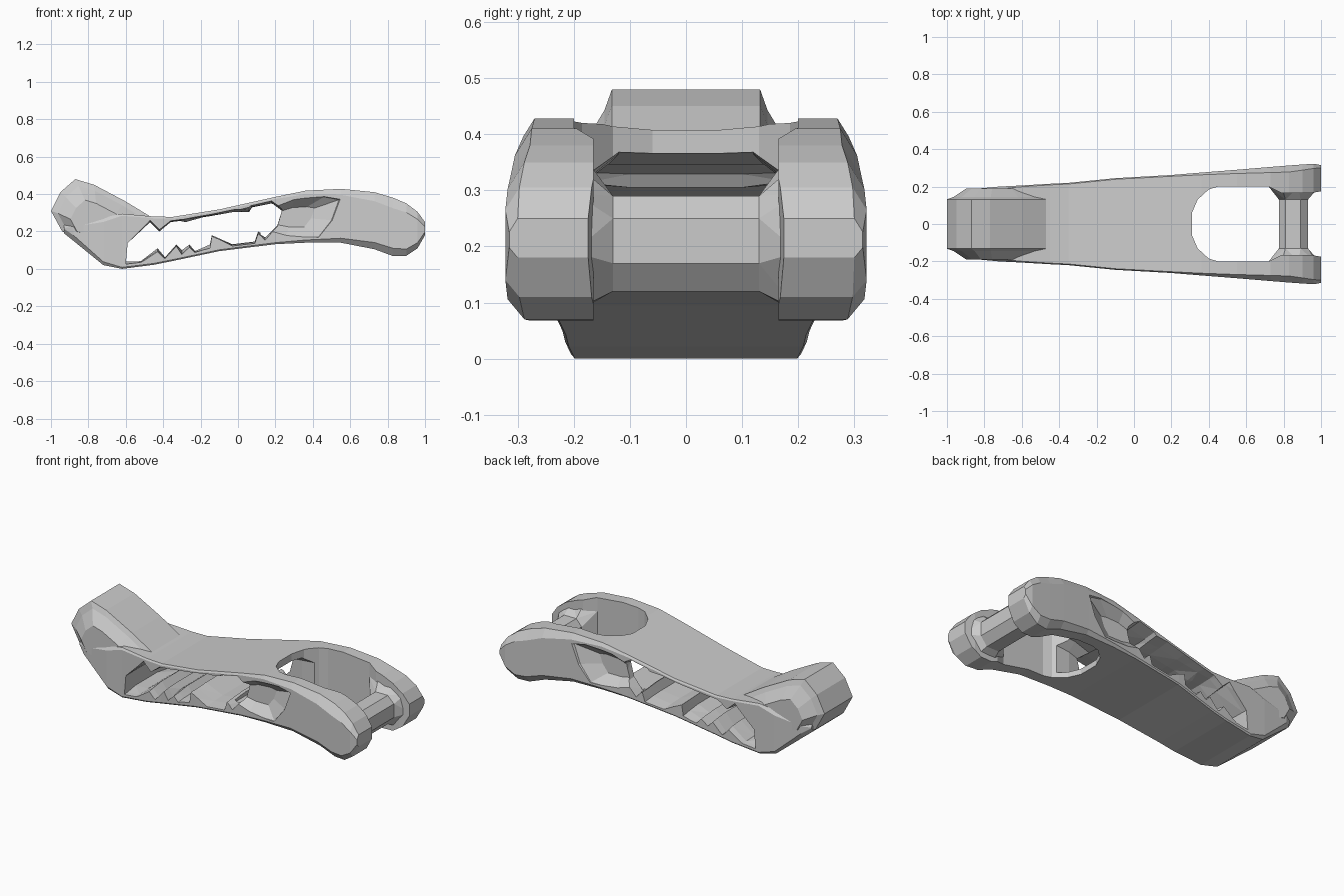
import bpy, bmesh, random

if "Cube" in bpy.data.objects:
    bpy.data.objects.remove(bpy.data.objects["Cube"])

random.seed(4)


def loft(name, rings):
    """Closed solid through rings holding equal point counts."""
    bm = bmesh.new()
    vs = [[bm.verts.new(p) for p in r] for r in rings]
    n = len(vs[0])
    for a, b in zip(vs, vs[1:]):
        for i in range(n):
            j = (i + 1) % n
            bm.faces.new((a[i], a[j], b[j], b[i]))
    bm.faces.new(vs[0])
    bm.faces.new(vs[-1][::-1])
    bmesh.ops.triangulate(bm, faces=bm.faces[:])
    bmesh.ops.recalc_face_normals(bm, faces=bm.faces[:])
    me = bpy.data.meshes.new(name)
    bm.to_mesh(me)
    bm.free()
    ob = bpy.data.objects.new(name, me)
    bpy.context.collection.objects.link(ob)
    return ob


def combine(target, tool, op):
    mod = target.modifiers.new(op, 'BOOLEAN')
    mod.operation, mod.solver, mod.object = op, 'EXACT', tool
    bpy.context.view_layer.objects.active = target
    bpy.ops.object.modifier_apply(modifier=mod.name)
    bpy.data.objects.remove(tool)


def xz(profile, y):
    return [(x, y, z) for x, z in profile]


def scaled(profile, cx, cz, s):
    return [(cx + (x - cx) * s, cz + (z - cz) * s) for x, z in profile]


# Main arm: chamfered sections (x, bottom, top, half width, chamfer)
stations = [
    (-.93, .19, .25, .155, .02), (-.88, .15, .265, .185, .025),
    (-.72, .02, .275, .20, .015), (-.62, .0, .295, .205, .007),
    (-.45, .022, .28, .215, .006), (-.35, .042, .278, .22, .006),
    (-.1, .095, .318, .245, .006), (.2, .132, .385, .262, .007),
    (.36, .14, .418, .275, .012), (.55, .14, .428, .29, .02),
    (.73, .105, .41, .305, .03), (.83, .068, .38, .313, .035),
    (.9, .07, .35, .318, .03), (.96, .11, .305, .322, .025),
    (1.0, .18, .25, .315, .015)]


def section(x, b, t, w, c):
    return [(x, -w + c, b), (x, w - c, b), (x, w, b + c * 1.2), (x, w, t - c * 1.6),
            (x, w - c, t), (x, -w + c, t), (x, -w, t - c * 1.6), (x, -w, b + c * 1.2)]


body = loft("link_arm_body", [section(*s) for s in stations])

# Raised lug at the narrow end
lug = [(-1, .31), (-.95, .41), (-.87, .48), (-.77, .45), (-.6, .36),
       (-.46, .275), (-.5, .22), (-.66, .12), (-.94, .2)]
edge = scaled(lug, -.74, .22, .86)
side = scaled(lug, -.74, .2, .6)
combine(body, loft("lug", [xz(side, -.19), xz(edge, -.145), xz(lug, -.132),
                           xz(lug, .132), xz(edge, .145), xz(side, .19)]), 'UNION')

# Ragged cavity running across the width, wider at the side faces
core = [(-.60, .04), (-.59, .14), (-.47, .25), (-.42, .20), (-.36, .265), (-.31, .285),
        (-.28, .25), (-.19, .29), (-.14, .33), (-.02, .305), (.06, .305), (.075, .35),
        (.18, .35), (.235, .305), (.21, .235), (.145, .18), (.107, .20), (.09, .14),
        (-.03, .13), (-.14, .18), (-.15, .13), (-.23, .09), (-.26, .13), (-.30, .10),
        (-.33, .13), (-.39, .06), (-.43, .11), (-.52, .04)]


def limits(x):
    for a, b in zip(stations, stations[1:]):
        if a[0] <= x <= b[0]:
            f = (x - a[0]) / (b[0] - a[0])
            return a[1] + (b[1] - a[1]) * f, a[2] + (b[2] - a[2]) * f


def flared(amount, skin):
    out = []
    for x, z in core:
        lo, hi = limits(x)
        m = (lo + hi) / 2
        z = m + (z - m) * (1 + amount * random.uniform(.5, 1.3))
        out.append((x, min(max(z, lo + skin), hi - skin)))
    return out


inner = flared(0, .028)
combine(body, loft("cavity", [xz(flared(.6, .014), -.3), xz(flared(.2, .025), -.18), xz(inner, -.1),
                              xz(inner, .1), xz(flared(.2, .025), .18), xz(flared(.6, .014), .3)]), 'DIFFERENCE')

# Tapered side pockets between the cavity and the fork
pocket = [(.1, .2), (.16, .33), (.3, .375), (.46, .385), (.54, .37), (.5, .26), (.43, .17), (.26, .17)]
for s in (-1, 1):
    combine(body, loft("pocket", [xz(scaled(pocket, .28, .28, 1.04), s * .30), xz(pocket, s * .275),
                                  xz(scaled(pocket, .28, .28, .5), s * .222)]), 'DIFFERENCE')

# Fork opening
half = [(.31, .06), (.34, .13), (.40, .185), (.45, .20), (.72, .20), (.79, .165), (.94, .165), (1.1, .19)]
outline = half + [(x, -y) for x, y in reversed(half)]
combine(body, loft("fork_opening", [[(x, y, z) for x, y in outline] for z in (-.2, .7)]), 'DIFFERENCE')

# Passage joining the cavity to the fork opening
combine(body, loft("passage", [[(x, -w, .17), (x, w, .17), (x, w, h - .04), (x, w - .05, h),
                                (x, -w + .05, h), (x, -w, h - .04)]
                               for x, w, h in ((.12, .20, .335), (.3, .17, .365), (.42, .17, .375))]), 'DIFFERENCE')

# Cross bar flaring into the fork ends
bar = [(.775, .17), (.775, .25), (.81, .29), (.89, .29), (.93, .25), (.93, .17), (.89, .12), (.81, .12)]
flare = [(.72, .15), (.72, .33), (.79, .385), (.88, .35), (.965, .295), (.99, .19), (.91, .085), (.80, .08)]
loft("cross_bar", [xz(flare, -.20), xz(bar, -.13), xz(bar, .13), xz(flare, .20)])
